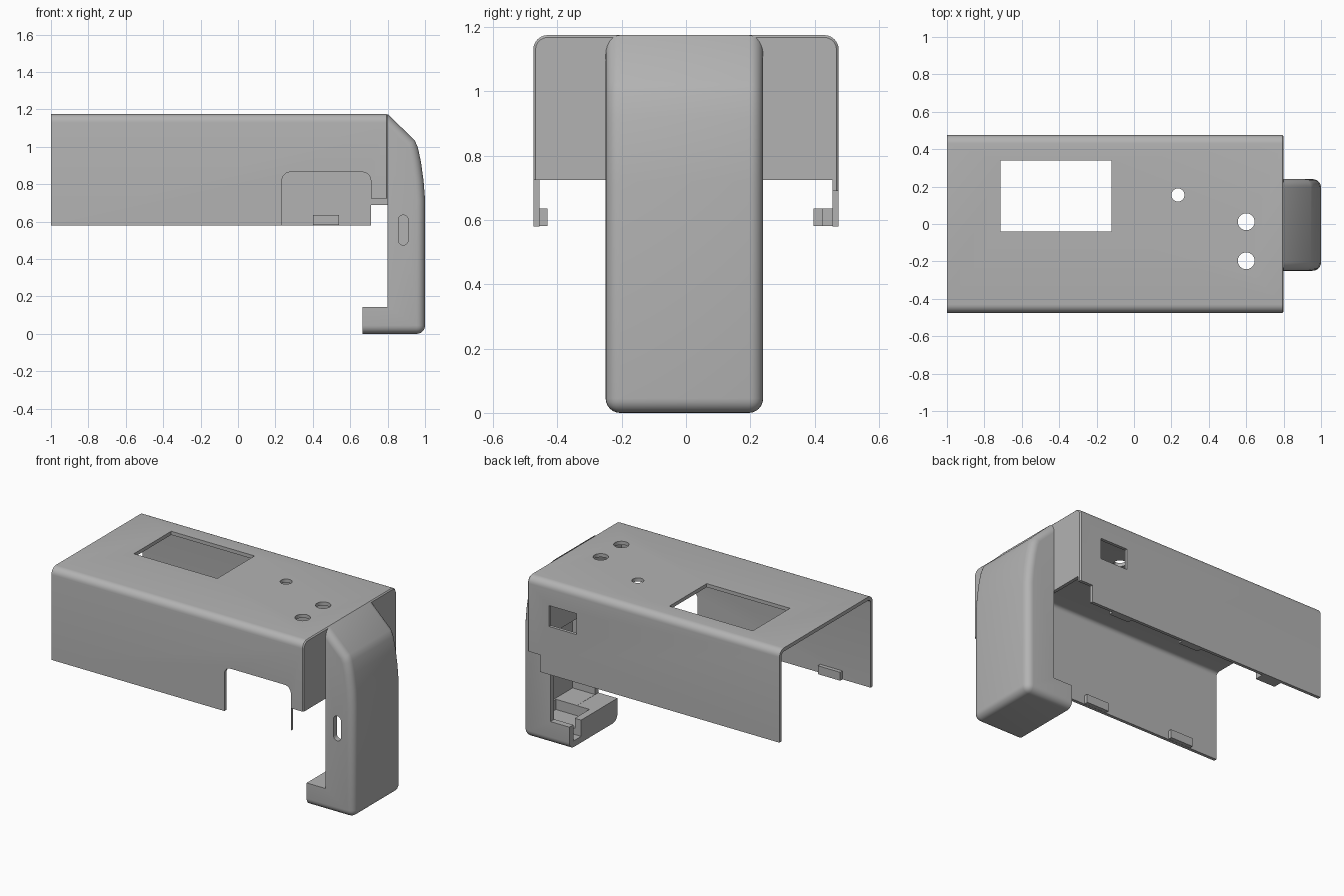
import bpy, bmesh, math
from mathutils import Matrix, Vector

old = bpy.data.objects.get("Cube")
if old:
    bpy.data.objects.remove(old, do_unlink=True)

grey = bpy.data.materials.new("plain grey")
grey.use_nodes = True
COLOUR = (0.45, 0.45, 0.45, 1)
grey.diffuse_color = COLOUR
grey.node_tree.nodes["Principled BSDF"].inputs["Base Color"].default_value = COLOUR


def to_object(name, bm):
    bmesh.ops.recalc_face_normals(bm, faces=bm.faces)
    mesh = bpy.data.meshes.new(name)
    bm.to_mesh(mesh)
    bm.free()
    mesh.materials.append(grey)
    ob = bpy.data.objects.new(name, mesh)
    bpy.context.collection.objects.link(ob)
    return ob


def bevel(bm, rule, radius, segments=6):
    """Round the edges whose two end points satisfy the rule."""
    edges = [e for e in bm.edges if rule(e.verts[0].co, e.verts[1].co)]
    bmesh.ops.bevel(bm, geom=edges, offset=radius, segments=segments,
                    profile=0.5, affect='EDGES', clamp_overlap=True)


def box_mesh(x, y, z):
    bm = bmesh.new()
    size = (x[1] - x[0], y[1] - y[0], z[1] - z[0])
    mid = (sum(x) / 2, sum(y) / 2, sum(z) / 2)
    bmesh.ops.create_cube(bm, size=1, matrix=Matrix.Translation(mid) @ Matrix.Diagonal((*size, 1)))
    return bm


def box(name, x, y, z, radius=0, rule=None):
    bm = box_mesh(x, y, z)
    if radius:
        bevel(bm, rule, radius)
    return to_object(name, bm)


def extrude_profile(points, y0, y1):
    """Closed x-z outline pulled along y."""
    bm = bmesh.new()
    face = bm.faces.new([bm.verts.new((x, y0, z)) for x, z in points])
    new = bmesh.ops.extrude_face_region(bm, geom=[face])["geom"]
    verts = [g for g in new if isinstance(g, bmesh.types.BMVert)]
    bmesh.ops.translate(bm, verts=verts, vec=(0, y1 - y0, 0))
    return bm


def post(name, x, y, radius):
    """Vertical round cutter for the holes in the lid."""
    bm = bmesh.new()
    bmesh.ops.create_cone(bm, cap_ends=True, segments=40, radius1=radius, radius2=radius,
                          depth=0.3, matrix=Matrix.Translation((x, y, 1.15)))
    return to_object(name, bm)


def combine(target, other, operation='DIFFERENCE'):
    other.hide_render = True
    mod = target.modifiers.new("combine", 'BOOLEAN')
    mod.operation, mod.solver, mod.object = operation, 'EXACT', other
    bpy.context.view_layer.objects.active = target
    bpy.ops.object.modifier_apply(modifier=mod.name)
    bpy.data.objects.remove(other, do_unlink=True)


def smooth(ob):
    bpy.ops.object.select_all(action='DESELECT')
    ob.select_set(True)
    bpy.context.view_layer.objects.active = ob
    bpy.ops.object.shade_smooth_by_angle(angle=math.radians(30))


def along_x_top(a, b):
    return abs(a.x - b.x) > 0.1 and min(a.z, b.z) > 1.1


def along_y_top(a, b):
    return abs(a.y - b.y) > 0.1 and min(a.z, b.z) > 0.8


# Cover: rounded shell, open below and at the left-hand end
bm = box_mesh((-1, 0.8), (-0.475, 0.475), (0.58, 1.175))
bevel(bm, along_x_top, 0.045)
bevel(bm, lambda a, b: min(a.x, b.x) > 0.79 and min(a.z, b.z) > 0.57
      and (a.z + b.z) / 2 > 0.6, 0.007, 1)
cover = to_object("cover", bm)
combine(cover, box("hollow", (-1.2, 0.778), (-0.455, 0.455), (0.4, 1.152), 0.025, along_x_top))

# Cut-outs in the lower edges, with a round-cornered opening in the front
combine(cover, box("end_cut", (0.71, 0.9), (-0.6, 0.455), (0.4, 0.725)))
combine(cover, box("back_step", (0.71, 0.9), (0.44, 0.6), (0.4, 0.69)))
combine(cover, box("front_opening", (0.235, 0.71), (-0.6, -0.4), (0.4, 0.865), 0.045, along_y_top))

# Openings in the lid and the back wall
combine(cover, box("display_opening", (-0.715, -0.12), (-0.04, 0.34), (1.1, 1.3)))
combine(cover, box("socket_opening", (0.45, 0.645), (0.4, 0.6), (0.89, 1.025)))
for i, (x, y, r) in enumerate([(0.235, 0.155, 0.035), (0.6, 0.012, 0.045), (0.6, -0.197, 0.045)]):
    combine(cover, post(f"hole_{i}", x, y, r))
smooth(cover)

# Small catches inside the lower edges
for i, x in enumerate((-0.72, -0.09)):
    box(f"front_catch_{i}", (x - 0.08, x + 0.08), (-0.457, -0.43), (0.581, 0.635))
for i, (x, depth) in enumerate([(0.47, 0.03), (-0.05, 0.03), (-0.65, 0.058)]):
    box(f"back_catch_{i}", (x - 0.07, x + 0.07), (0.455 - depth, 0.457), (0.581, 0.635))

# Arm: rounded outer face with a sloping top and a short foot
outline = [(0.665, 0), (1, 0), (1, 0.72), (0.992, 0.82), (0.978, 0.92), (0.962, 0.995),
           (0.945, 1.035), (0.8, 1.175), (0.8, 0.145), (0.665, 0.145)]
bm = extrude_profile(outline, -0.25, 0.24)


def outer_rim(a, b):
    if abs(a.y - b.y) > 0.1:
        return min(a.x, b.x) > 0.99 and max(a.z, b.z) < 0.01
    inner = max(a.x, b.x) < 0.81 and max(a.z, b.z) > 0.01
    return not inner


bevel(bm, outer_rim, 0.045)
arm = to_object("arm", bm)

# Arm interior, open towards the cover
inside = [(0.7, 0.146), (0.96, 0.146), (0.96, 0.72), (0.935, 0.95),
          (0.915, 1.0), (0.8, 1.12), (0.7, 1.12)]
combine(arm, to_object("arm_hollow", extrude_profile(inside, -0.215, 0.205)))

# Pocket in the foot and its narrow end slot
combine(arm, box("foot_pocket", (0.71, 0.95), (-0.03, 0.2), (0.08, 0.2)))
combine(arm, box("foot_slot", (0.6, 0.75), (0.12, 0.2), (0.04, 0.2)))

# Slot through the front of the arm
combine(arm, box("arm_slot", (0.857, 0.91), (-0.4, -0.15), (0.475, 0.635), 0.026,
                 lambda a, b: abs(a.y - b.y) > 0.1))
smooth(arm)
